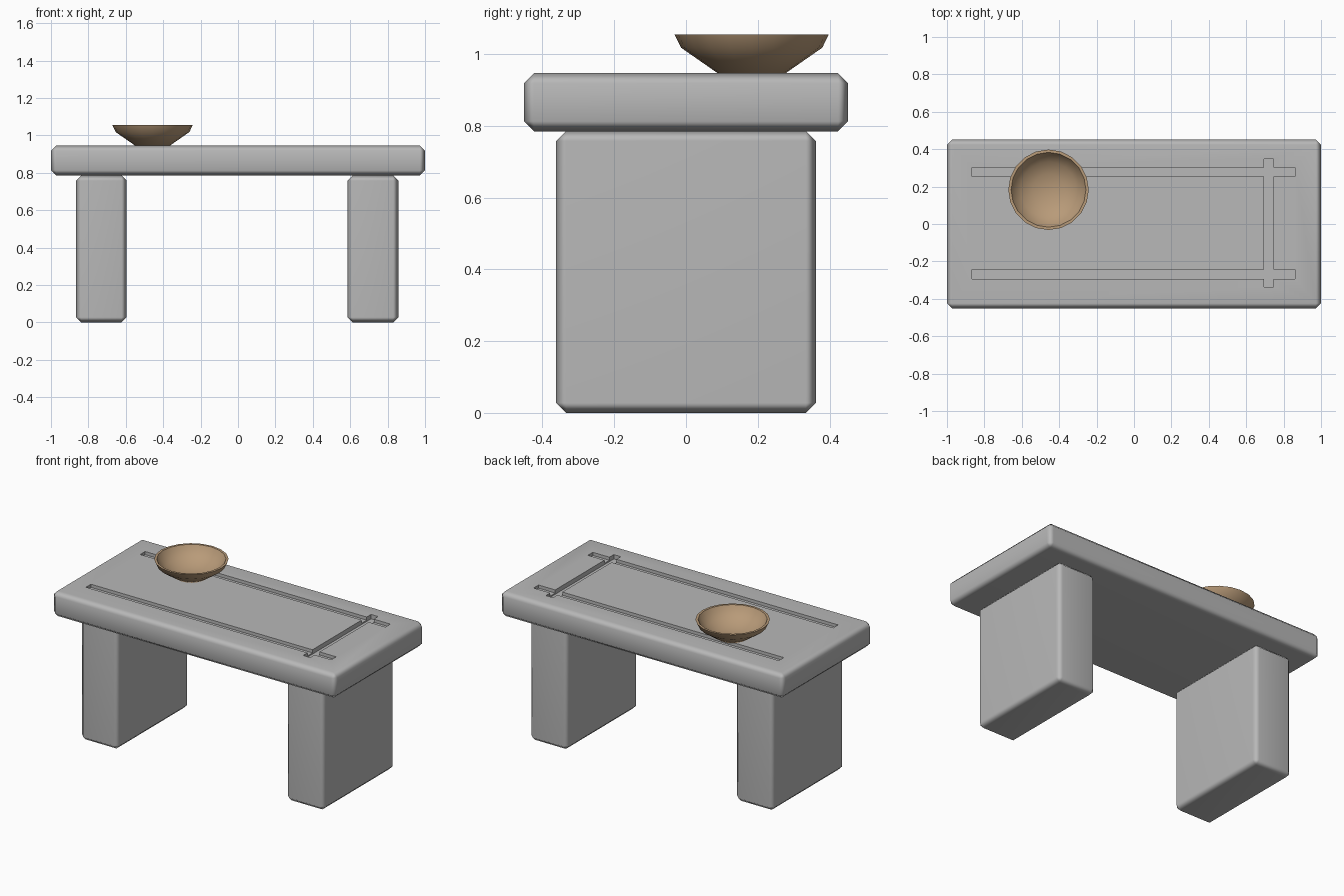
import bpy, bmesh, math
from mathutils import Vector

if "Cube" in bpy.data.objects:
    bpy.data.objects.remove(bpy.data.objects["Cube"])


def material(name, rgb):
    m = bpy.data.materials.new(name)
    m.diffuse_color = (*rgb, 1)
    m.use_nodes = True
    m.node_tree.nodes["Principled BSDF"].inputs["Base Color"].default_value = m.diffuse_color
    return m


stone = material("grey_stone", (0.48, 0.48, 0.48))
clay = material("brown_clay", (0.48, 0.325, 0.19))


def add_object(name, bm, mat):
    bmesh.ops.recalc_face_normals(bm, faces=bm.faces)
    mesh = bpy.data.meshes.new(name)
    bm.to_mesh(mesh)
    bm.free()
    ob = bpy.data.objects.new(name, mesh)
    bpy.context.collection.objects.link(ob)
    mesh.materials.append(mat)
    return ob


def block(name, lo, hi, mat, chamfer=0.0):
    """Box between two corners with an optional chamfer on all edges."""
    lo, hi = Vector(lo), Vector(hi)
    bm = bmesh.new()
    bmesh.ops.create_cube(bm, size=1)
    for v in bm.verts:
        v.co = (lo + hi) / 2 + v.co * (hi - lo)
    if chamfer:
        bmesh.ops.bevel(bm, geom=bm.edges[:], offset=chamfer, segments=1,
                        affect='EDGES', profile=0.5)
    return add_object(name, bm, mat)


def activate(ob):
    bpy.ops.object.select_all(action='DESELECT')
    ob.select_set(True)
    bpy.context.view_layer.objects.active = ob


def smooth(ob, degrees, weighted=True):
    activate(ob)
    bpy.ops.object.shade_smooth_by_angle(angle=math.radians(degrees))
    if weighted:
        mod = ob.modifiers.new("even_shading", 'WEIGHTED_NORMAL')
        mod.keep_sharp = True


def carve(ob, lo, hi):
    cutter = block("groove_cutter", lo, hi, stone)
    cutter.hide_render = True
    mod = ob.modifiers.new("groove", 'BOOLEAN')
    mod.operation = 'DIFFERENCE'
    mod.solver = 'EXACT'
    mod.object = cutter
    activate(ob)
    bpy.ops.object.modifier_apply(modifier=mod.name)
    bpy.data.objects.remove(cutter)


# Table slab with two long grooves and one cross groove
top = 0.947
slab = block("table_slab", (-1, -0.452, 0.785), (1, 0.452, top), stone, 0.028)
for y in (-0.293, 0.253):
    carve(slab, (-0.867, y, top - 0.02), (0.862, y + 0.05, top + 0.05))
carve(slab, (0.695, -0.337, top - 0.028), (0.745, 0.347, top + 0.06))
smooth(slab, 50)

# Slab legs
for name, x0, x1 in (("left_leg", -0.866, -0.595), ("right_leg", 0.585, 0.857)):
    leg = block(name, (x0, -0.362, 0), (x1, 0.362, 0.786), stone, 0.028)
    smooth(leg, 50)

# Bowl: outer wall, rim, then inner wall, spun around its axis
profile = [(0, 0.945), (0.092, 0.945), (0.197, 1.018), (0.215, 1.055),
           (0.200, 1.055), (0.184, 1.026), (0.150, 0.995), (0.085, 0.962), (0, 0.957)]
bm = bmesh.new()
verts = [bm.verts.new((r, 0, z)) for r, z in profile]
edges = [bm.edges.new(pair) for pair in zip(verts, verts[1:])]
bmesh.ops.spin(bm, geom=verts + edges, cent=(0, 0, 0), axis=(0, 0, 1),
               angle=math.tau, steps=20, use_merge=True)
bmesh.ops.remove_doubles(bm, verts=bm.verts, dist=0.0005)
bmesh.ops.translate(bm, verts=bm.verts, vec=(-0.457, 0.183, 0))
bowl = add_object("bowl", bm, clay)
smooth(bowl, 40, weighted=False)
